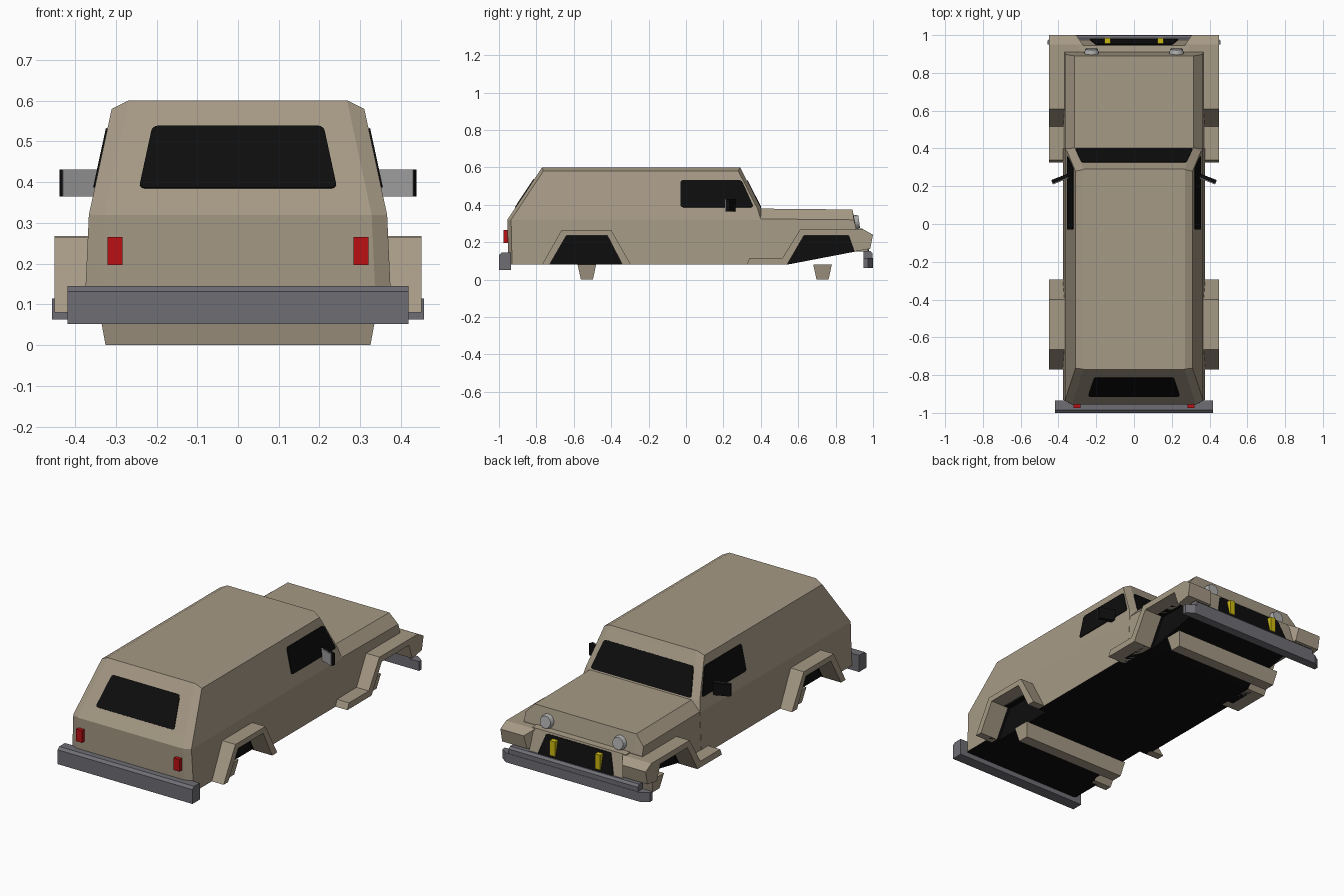
import bpy, bmesh, math
from mathutils import Vector

if "Cube" in bpy.data.objects:
    bpy.data.objects.remove(bpy.data.objects["Cube"])


def material(name, r, g, b):
    m = bpy.data.materials.new(name)
    m.diffuse_color = (r, g, b, 1)
    m.use_nodes = True
    m.node_tree.nodes["Principled BSDF"].inputs["Base Color"].default_value = m.diffuse_color
    return m


TAN = material("tan_paint", .38, .32, .235)
BLACK = material("black", .004, .004, .004)
GREY = material("bumper_grey", .155, .155, .175)
RED = material("tail_red", .50, .005, .006)
GLASS = material("mirror_grey", .34, .34, .34)
LAMP = material("lamp_grey", .42, .42, .42)
YELLOW = material("signal_yellow", .60, .48, .006)


def finish(name, bm, *mats):
    bmesh.ops.recalc_face_normals(bm, faces=bm.faces)
    me = bpy.data.meshes.new(name)
    bm.to_mesh(me)
    bm.free()
    for m in mats:
        me.materials.append(m)
    ob = bpy.data.objects.new(name, me)
    bpy.context.collection.objects.link(ob)
    return ob


def loft(name, rings, *mats):
    """Closed skin over rings with equal point counts."""
    bm = bmesh.new()
    rows = [[bm.verts.new(p) for p in r] for r in rings]
    n = len(rows[0])
    for a, b in zip(rows, rows[1:]):
        for i in range(n):
            j = (i + 1) % n
            bm.faces.new((a[i], a[j], b[j], b[i]))
    bm.faces.new(rows[0])
    bm.faces.new(rows[-1])
    return finish(name, bm, *mats)


def across(name, profile, x0, x1, *mats):
    """Side profile (y, z) extruded along x."""
    return loft(name, [[(x, y, z) for y, z in profile] for x in (x0, x1)], *mats)


def box(name, lo, hi, mat):
    return across(name, [(lo[1], lo[2]), (hi[1], lo[2]), (hi[1], hi[2]), (lo[1], hi[2])],
                  lo[0], hi[0], mat)


def plate(name, pts, mat, radius=.014):
    """Thin panel with rounded corners."""
    bm = bmesh.new()
    bm.faces.new([bm.verts.new(p) for p in pts])
    bmesh.ops.bevel(bm, geom=list(bm.verts), offset=radius, segments=3,
                    profile=.5, affect='VERTICES')
    ob = finish(name, bm, mat)
    mod = ob.modifiers.new("thickness", 'SOLIDIFY')
    mod.thickness = .008
    mod.offset = 0
    return ob


def black_underside(ob):
    for p in ob.data.polygons:
        p.material_index = int(p.normal.z < -.7)


def cut(ob, profile, s):
    c = across("wheel_well_cutter", profile, .325 * s, .6 * s, TAN, BLACK)
    for p in c.data.polygons:
        p.material_index = 1
    c.hide_render = True
    mod = ob.modifiers.new("well", 'BOOLEAN')
    mod.operation = 'DIFFERENCE'
    mod.solver = 'EXACT'
    mod.object = c
    bpy.context.view_layer.objects.active = ob
    bpy.ops.object.modifier_apply(modifier=mod.name)
    bpy.data.objects.remove(c)


# Cabin: stacked rectangles with clipped corners (z, half width, rear, front)
def outline(z, w, r, f, cx=.038, cy=.02):
    half = [(w - cx, r), (w, r + cy), (w, f - cy), (w - cx, f)]
    return [(x, y, z) for x, y in half] + [(-x, y, z) for x, y in reversed(half)]


cabin = loft("cabin", [outline(.08, .377, -.95, .42), outline(.32, .366, -.955, .42),
                       outline(.38, .353, -.915, .402), outline(.58, .31, -.783, .30),
                       outline(.60, .27, -.77, .29, .003, .002)], TAN, BLACK)
black_underside(cabin)


# Hood with chamfered top edges
def hood_ring(x, top, s):
    pts = [(.37, .08), (.54, .08), (.905, .15), (.91, .275), (.898 if top < .35 else .89, top - .005),
           (.37, top)]
    return [(s * (x + (.32 - z) * .045 if x > .35 else x), y, z) for y, z in pts]


hood = loft("hood", [hood_ring(.365, .325, -1), hood_ring(.315, .38, -1),
                     hood_ring(.315, .38, 1), hood_ring(.365, .325, 1)], TAN, BLACK)
black_underside(hood)

# Nose panel under the hood, and grille
across("nose", [(.85, .15), (.975, .15), (.945, .272), (.85, .28)], -.29, .29, TAN)
plate("grille", [(-.235, .976, .15), (.235, .976, .15), (.20, .948, .262), (-.20, .948, .262)],
      BLACK, .008)

# Wheel wells, flares and front corners
for s in (1, -1):
    cut(cabin, [(-.748, .05), (-.64, .235), (-.42, .235), (-.324, .05)], s)
    cut(hood, [(.522, .05), (.63, .235), (.87, .235), (.94, .05)], s)
    across("rear_flare", [(-.77, .08), (-.665, .266), (-.40, .266), (-.295, .08), (-.34, .08),
                          (-.42, .235), (-.64, .235), (-.73, .08)], .34 * s, .45 * s, TAN)
    across("front_flare", [(.325, .08), (.34, .115), (.515, .115), (.61, .268), (.95, .268),
                           (1, .24), (.985, .165), (.90, .15), (.87, .235), (.63, .235),
                           (.54, .08)], .34 * s, .45 * s, TAN)
    corner = [(.88, .235), (.90, .15), (.985, .165), (1, .24), (.95, .268), (.88, .268)]
    loft("front_corner", [[(s * (.25 + .7 * max(0, y - .92)), y, z) for y, z in corner],
                          [(s * .345, y, z) for y, z in corner]], TAN)


# Windows lie on the sloping faces
def rear_y(z):
    return -.955 + .6607 * (z - .32)


def front_y(z):
    return .402 - .509 * (z - .38)


def side_x(z):
    return .366 - .2154 * (z - .32)


plate("rear_window", [(x, rear_y(z), z) for x, z in
                      ((-.243, .385), (.243, .385), (.21, .537), (-.21, .537))], BLACK)
plate("windscreen", [(x, front_y(z), z) for x, z in
                     ((-.312, .386), (.312, .386), (.277, .53), (-.277, .53))], BLACK)
for s in (1, -1):
    plate("side_window", [(s * side_x(z), y, z) for y, z in
                          ((-.03, .387), (.363, .387), (.297, .532), (-.03, .532))], BLACK)

# Bumpers
across("rear_bumper", [(-1, .052), (-1, .132), (-.985, .145), (-.935, .145), (-.935, .052)],
       -.418, .418, GREY)
plan = [(-.457, .95), (-.457, .972), (-.415, 1), (.415, 1), (.457, .972), (.457, .95)]
loft("front_bumper", [[(x, y, z) for x, y in plan] for z in (.063, .115)], GREY)
across("front_bumper_top", [(.95, .11), (.998, .11), (.998, .14), (.985, .152), (.95, .152)],
       -.40, .40, GREY)

# Axle beams, tapered to the ground
for y in (-.53, .73):
    loft("axle_beam", [[(-w, y - d, z), (w, y - d, z), (w, y + d, z), (-w, y + d, z)]
                       for w, d, z in ((.325, .032, 0), (.34, .05, .082))], TAN)

# Lamps and mirrors
for s in (1, -1):
    box("tail_lamp", (.302 * s - .018, -.975, .197), (.302 * s + .018, -.93, .265), RED)
    box("signal_lamp", (.14 * s - .016, .945, .165), (.14 * s + .016, .984, .248), YELLOW)
    bpy.ops.mesh.primitive_cone_add(vertices=16, radius1=.042, radius2=.033, depth=.034,
                                    location=(.225 * s, .909, .308),
                                    rotation=(math.radians(-82), 0, 0))
    lamp = bpy.context.object
    lamp.name = "headlamp"
    lamp.data.materials.append(LAMP)
    for name, y0, y1, mat in (("mirror_housing", -.008, .012, BLACK),
                              ("mirror_glass", -.013, -.008, GLASS)):
        ob = box(name, (-.046, y0, -.033), (.046, y1, .033), mat)
        ob.location = (.391 * s, .238, .398)
        ob.rotation_euler = (0, 0, -.37 * s)
